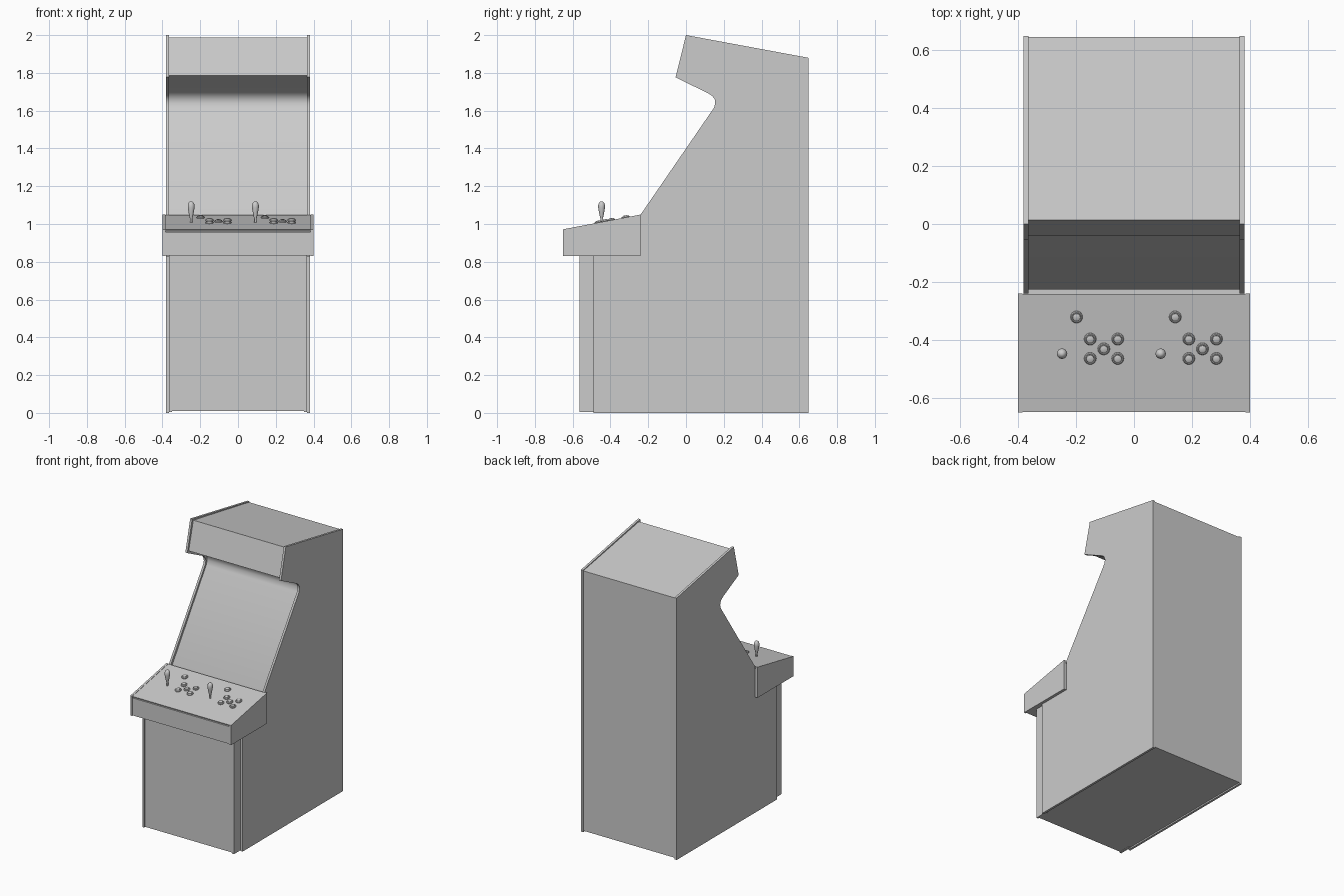
import bpy, bmesh, math
from mathutils import Matrix

if "Cube" in bpy.data.objects:
    bpy.data.objects.remove(bpy.data.objects["Cube"])

grey = bpy.data.materials.new("plain_grey")
grey.diffuse_color = (0.6, 0.6, 0.6, 1)
grey.use_nodes = True
grey.node_tree.nodes["Principled BSDF"].inputs["Base Color"].default_value = grey.diffuse_color


def finish(name, bm, smooth=False):
    bmesh.ops.recalc_face_normals(bm, faces=bm.faces)
    me = bpy.data.meshes.new(name)
    bm.to_mesh(me)
    bm.free()
    me.materials.append(grey)
    ob = bpy.data.objects.new(name, me)
    bpy.context.collection.objects.link(ob)
    if smooth:
        bpy.ops.object.select_all(action='DESELECT')
        ob.select_set(True)
        bpy.context.view_layer.objects.active = ob
        bpy.ops.object.shade_smooth_by_angle(angle=math.radians(35))
    return ob


def slab(name, profile, x0, x1):
    """Extrude a (y, z) side profile from x0 to x1."""
    bm = bmesh.new()
    f = bm.faces.new([bm.verts.new((x0, y, z)) for y, z in profile])
    ext = bmesh.ops.extrude_face_region(bm, geom=[f])['geom']
    bmesh.ops.translate(bm, vec=(x1 - x0, 0, 0),
                        verts=[v for v in ext if isinstance(v, bmesh.types.BMVert)])
    return finish(name, bm, True)


def pair(name, profile, x0, x1):
    slab("right_" + name, profile, x0, x1)
    slab("left_" + name, profile, -x1, -x0)


def lathe(name, profile, loc, matrix, n=16):
    """Spin an (r, z) profile around z, closing it with caps."""
    bm = bmesh.new()
    rings = [[bm.verts.new((r * math.cos(2 * math.pi * i / n),
                            r * math.sin(2 * math.pi * i / n), z))
              for i in range(n)] for r, z in profile]
    for a, b in zip(rings, rings[1:]):
        for i in range(n):
            j = (i + 1) % n
            bm.faces.new((a[i], a[j], b[j], b[i]))
    bm.faces.new(rings[0])
    bm.faces.new(rings[-1])
    ob = finish(name, bm, True)
    ob.matrix_world = Matrix.Translation(loc) @ matrix
    return ob


# Cabinet side panels
pair("side_panel", [(-0.49, 0), (0.648, 0), (0.648, 1.88), (0, 2), (-0.055, 1.777),
                    (0.12, 1.69), (0.14, 1.677), (0.152, 1.66), (0.155, 1.64),
                    (0.148, 1.615), (-0.24, 1.05), (-0.24, 0.83), (-0.49, 0.83)],
     0.364, 0.38)

# Recessed body: back, top, marquee, screen
slab("cabinet_body", [(-0.48, 0.01), (0.645, 0.01), (0.645, 1.875), (0.013, 1.987),
                      (-0.039, 1.787), (0.13, 1.703), (0.152, 1.69), (0.167, 1.665),
                      (0.17, 1.64), (0.16, 1.61), (-0.225, 1.04), (-0.225, 0.835),
                      (-0.48, 0.835)], -0.365, 0.365)


# Lower front box with edge boards
def rect(y0, y1, z0, z1):
    return [(y0, z0), (y1, z0), (y1, z1), (y0, z1)]


slab("lower_front_panel", rect(-0.559, -0.47, 0.01, 0.84), -0.35, 0.35)
pair("lower_edge_board", rect(-0.565, -0.47, 0.006, 0.84), 0.349, 0.364)

# Control panel housing
pair("control_side", [(-0.65, 0.83), (-0.24, 0.83), (-0.24, 1.05), (-0.65, 0.972)],
     0.385, 0.4)
slab("control_box", [(-0.645, 0.832), (-0.242, 0.832), (-0.242, 1.03), (-0.63, 0.957),
                     (-0.645, 0.957)], -0.386, 0.386)
slab("control_deck", [(-0.648, 0.965), (-0.242, 1.042), (-0.242, 1.047),
                      (-0.648, 0.970)], -0.386, 0.386)

# Buttons and joysticks for both players
SLOPE = 0.19
tilt = Matrix.Rotation(math.atan(SLOPE), 4, 'X')


def deck_z(y):
    return 0.970 + (y + 0.648) * SLOPE


button = [(0.021, -0.005), (0.021, 0.005), (0.018, 0.009), (0.015, 0.009),
          (0.014, 0.006), (0.013, 0.011), (0.009, 0.013)]
stick = [(0.006, -0.01), (0.006, 0.02), (0.009, 0.03), (0.014, 0.055), (0.018, 0.078),
         (0.018, 0.092), (0.014, 0.104), (0.007, 0.111), (0.002, 0.112)]
spots = [(0.05, -0.32), (0.097, -0.396), (0.192, -0.396), (0.144, -0.43),
         (0.097, -0.463), (0.192, -0.463)]
for p, px in enumerate((-0.248, 0.092), 1):
    for k, (dx, y) in enumerate(spots, 1):
        lathe(f"player{p}_button_{k}", button, (px + dx, y, deck_z(y)), tilt)
    lathe(f"player{p}_joystick", stick, (px, -0.447, deck_z(-0.447)), Matrix.Identity(4))
